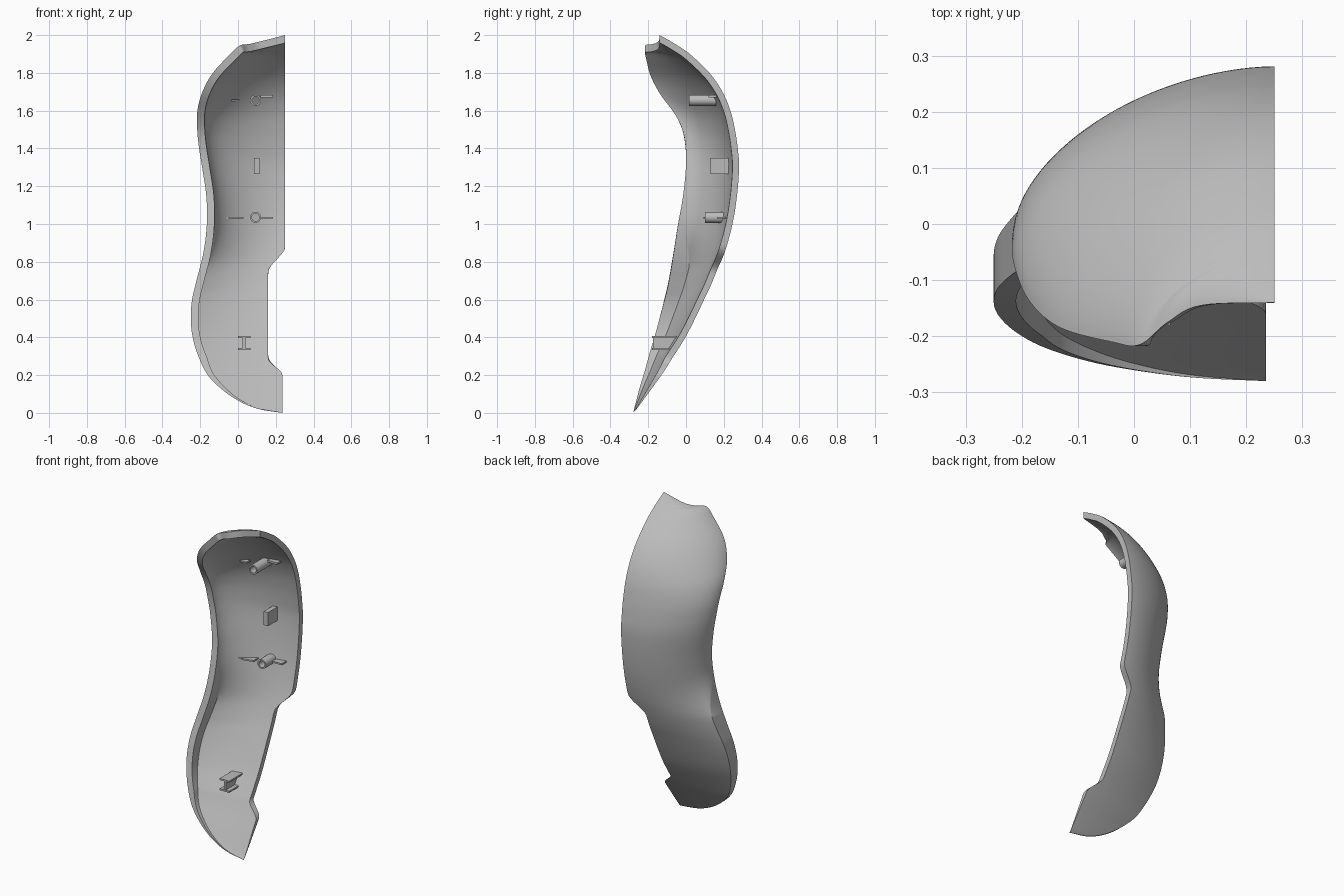
import bpy, bmesh, math
from mathutils import Vector

default_cube = bpy.data.objects.get("Cube")
if default_cube:
    bpy.data.objects.remove(default_cube, do_unlink=True)

grey = bpy.data.materials.new("plain grey")
grey.use_nodes = True
colour = (0.5, 0.5, 0.5, 1)
grey.diffuse_color = colour
grey.node_tree.nodes["Principled BSDF"].inputs["Base Color"].default_value = colour

CENTRE = 0.25      # plane the shell is cut on
WALL = 0.035
RIM = 0.04


def finish(name, bm, angle=30):
    """Clean the mesh, make an object of it and shade it."""
    bmesh.ops.remove_doubles(bm, verts=bm.verts, dist=0.0002)
    bmesh.ops.dissolve_degenerate(bm, edges=bm.edges, dist=0.0001)
    bmesh.ops.recalc_face_normals(bm, faces=bm.faces)
    mesh = bpy.data.meshes.new(name)
    bm.to_mesh(mesh)
    bm.free()
    mesh.materials.append(grey)
    obj = bpy.data.objects.new(name, mesh)
    bpy.context.collection.objects.link(obj)
    bpy.ops.object.select_all(action='DESELECT')
    obj.select_set(True)
    bpy.context.view_layer.objects.active = obj
    bpy.ops.object.shade_smooth_by_angle(angle=math.radians(angle))
    return obj


def bridge(bm, loops, closed=False):
    """Join matching closed loops of vertices with quads."""
    pairs = list(zip(loops, loops[1:]))
    if closed:
        pairs.append((loops[-1], loops[0]))
    for a, b in pairs:
        n = len(a)
        for j in range(n):
            k = (j + 1) % n
            bm.faces.new((a[j], a[k], b[k], b[j]))


def smoothstep(low, high, value):
    s = min(1, max(0, (value - low) / (high - low)))
    return s * s * (3 - 2 * s)


def spline(keys, steps):
    """Catmull-Rom samples through the keys."""
    padded = [2 * keys[0] - keys[1]] + keys + [2 * keys[-1] - keys[-2]]
    out = []
    for i in range(1, len(padded) - 2):
        a, b, c, d = padded[i - 1:i + 3]
        for s in range(steps):
            t = s / steps
            out.append(0.5 * (2 * b + (c - a) * t + (2 * a - 5 * b + 4 * c - d) * t * t
                              + (3 * b - a - 3 * c + d) * t ** 3))
    return out + [keys[-1]]


# Outline keys: height, rim x, rim y, spine y
outline = [Vector(k) for k in (
    (0, .235, -.28, -.28), (.02, .11, -.274, -.262), (.06, .01, -.262, -.232),
    (.12, -.08, -.245, -.188), (.2, -.16, -.22, -.13), (.3, -.21, -.193, -.063),
    (.4, -.24, -.165, 0), (.5, -.25, -.14, .052), (.6, -.243, -.115, .1),
    (.7, -.22, -.092, .147), (.85, -.183, -.066, .205), (1, -.165, -.042, .246),
    (1.15, -.168, -.015, .27), (1.3, -.19, 0, .281), (1.4, -.206, -.002, .274),
    (1.5, -.216, -.02, .259), (1.6, -.215, -.068, .235), (1.7, -.188, -.135, .193),
    (1.8, -.133, -.184, .124), (1.9, -.04, -.21, .02), (1.945, .01, -.215, -.045),
    (1.953, .06, -.175, -.058), (1.967, .12, -.145, -.08), (2, .25, -.14, -.14))]


def cut_edge(z):
    """Right edge of the shell, with the recess between its two corners."""
    upper = smoothstep(.75, .88, z)
    lower = 1 - smoothstep(.2, .29, z)
    return 0.16 + 0.09 * upper + 0.075 * lower


def section(rim, spine, columns=32):
    """Points from the front rim round to the cut edge."""
    fold = 1 - smoothstep(.75, 1.05, rim.z)
    base = rim.y + 0.42 * fold * (spine.y - rim.y)
    edge = cut_edge(spine.z)
    start = min(rim.x, edge)
    points = [Vector((start, rim.y, rim.z))]
    for j in range(columns + 1):
        x = start + (edge - start) * (1 - math.cos(j / columns * math.pi / 2))
        t = min(1, (CENTRE - x) / max(CENTRE - start, 0.0001))
        bulge = (1 - t ** 1.8) ** (1 / 1.8)
        bulge += fold * (1 - t * t - bulge)
        points.append(Vector((x, base + (spine.y - base) * bulge,
                              spine.z + (rim.z - spine.z) * t)))
    return points


# Curved shell: outer and inner skins joined round the edges
rows = spline(outline, 8)
bm = bmesh.new()
loops = []
for i, (z, rx, ry, sy) in enumerate(rows):
    before, after = rows[max(i - 1, 0)], rows[min(i + 1, len(rows) - 1)]
    dz, dx, _, dy = after - before
    taper = min(1, (sy - ry) / 0.12) if z < 1 else 1
    rim, spine = Vector((rx, ry, z)), Vector((CENTRE, sy, z))
    rim_in = rim + Vector((dz, 0, -dx)).normalized() * RIM * taper
    spine_in = spine + Vector((0, -dz, dy)).normalized() * WALL * taper
    rim_in.x = min(rim_in.x, CENTRE)
    spine_in.y = max(spine_in.y, rim_in.y)
    ring = section(rim, spine) + section(rim_in, spine_in)[::-1]
    loops.append([bm.verts.new(p) for p in ring])
bridge(bm, loops)
for loop in (loops[0], loops[-1]):
    for j in range(len(loop) // 2 - 1):
        bm.faces.new((loop[j], loop[j + 1], loop[-2 - j], loop[-1 - j]))
finish("curved_shell", bm, 35)


def prism(name, corners, z, height):
    """Flat plate: a plan outline given a height."""
    bm = bmesh.new()
    low, high = [[bm.verts.new((x, y, z + side * height / 2)) for x, y in corners]
                 for side in (-1, 1)]
    bridge(bm, [low, high])
    bm.faces.new(low)
    bm.faces.new(high)
    finish(name, bm)


def block(name, x0, x1, y0, y1, z, height):
    prism(name, [(x0, y0), (x1, y0), (x1, y1), (x0, y1)], z, height)


def tube(name, x, z, y0, y1, outer=0.029, inner=0.02, sides=32):
    """Hollow screw post along y."""
    bm = bmesh.new()
    rings = []
    for r, y in ((outer, y0), (outer, y1), (inner, y1), (inner, y0)):
        angles = [2 * math.pi * s / sides for s in range(sides)]
        rings.append([bm.verts.new((x + r * math.cos(a), y, z + r * math.sin(a)))
                      for a in angles])
    bridge(bm, rings, closed=True)
    finish(name, bm)


# Screw posts with their side fins
tube("upper_post", .093, 1.655, .015, .16)
prism("upper_right_fin", [(-.035, .07), (.01, .07), (.01, .125), (-.035, .1)], 1.655, .01)
prism("upper_left_fin", [(.12, .12), (.185, .12), (.185, .18), (.12, .17)], 1.676, .012)
tube("lower_post", .093, 1.035, .1, .205)
prism("lower_right_fin", [(-.06, .09), (.03, .11), (.03, .17), (-.06, .115)], 1.033, .01)
prism("lower_left_fin", [(.12, .165), (.185, .165), (.185, .225), (.12, .21)], 1.033, .01)

# Middle locating block
block("middle_block", .086, .115, .13, .235, 1.308, .085)

# Bottom bracket: two flanges and a web
block("bracket_top_flange", 0, .065, -.18, -.035, .402, .01)
block("bracket_bottom_flange", 0, .065, -.18, -.075, .339, .01)
block("bracket_web", .025, .04, -.175, -.055, .37, .056)
